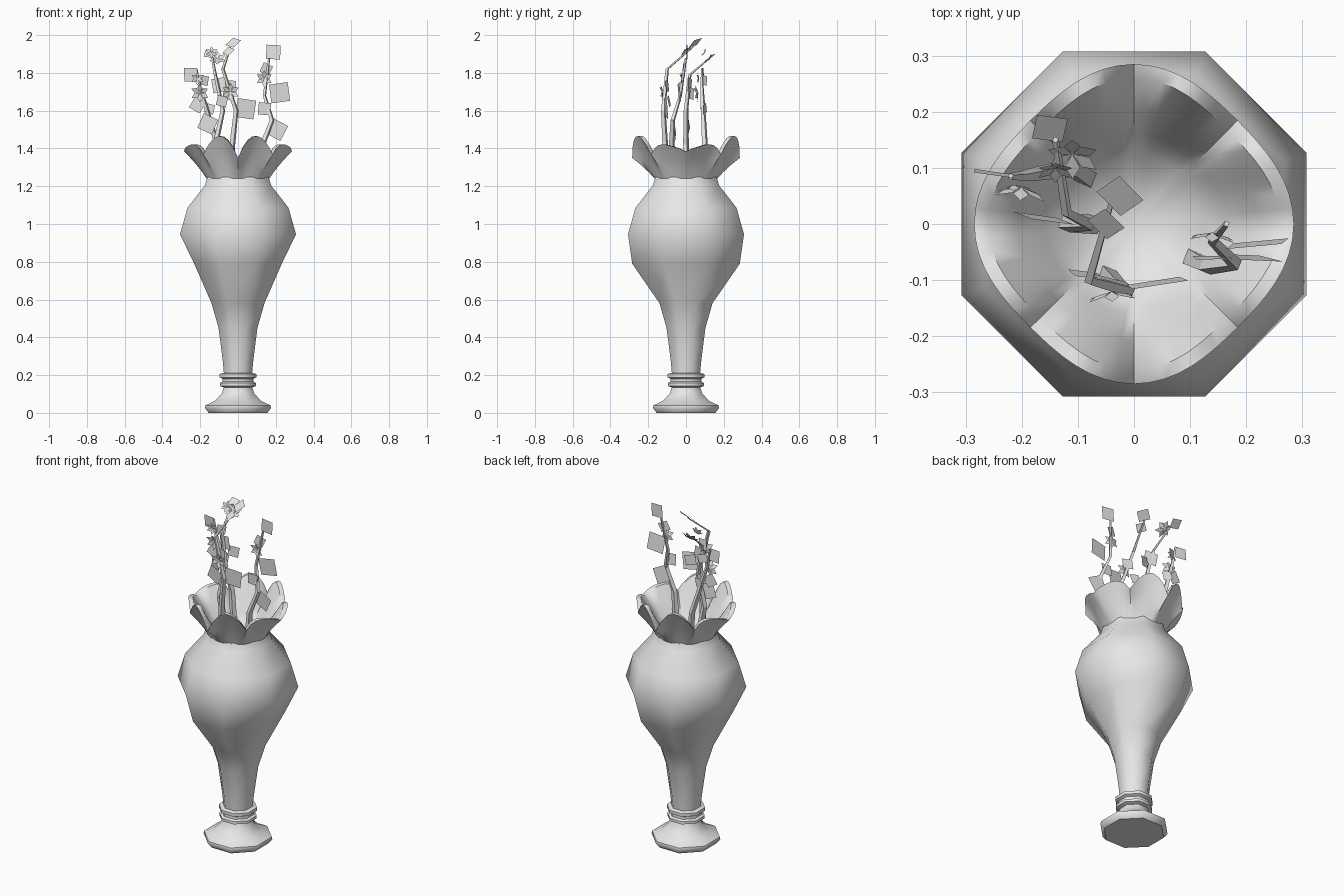
import bpy, bmesh
from math import sin, cos, pi, radians
from mathutils import Matrix, Vector

cube = bpy.data.objects.get("Cube")
if cube:
    bpy.data.objects.remove(cube)

grey = bpy.data.materials.new("plain_grey")
grey.use_nodes = True
grey.diffuse_color = (0.8, 0.8, 0.8, 1)
grey.node_tree.nodes["Principled BSDF"].inputs["Base Color"].default_value = (0.8, 0.8, 0.8, 1)


def finish(name, bm, smooth=None, recalc=True):
    if recalc:
        bmesh.ops.recalc_face_normals(bm, faces=bm.faces)
    mesh = bpy.data.meshes.new(name)
    bm.to_mesh(mesh)
    bm.free()
    mesh.materials.append(grey)
    obj = bpy.data.objects.new(name, mesh)
    bpy.context.collection.objects.link(obj)
    if smooth:
        bpy.ops.object.select_all(action='DESELECT')
        obj.select_set(True)
        bpy.context.view_layer.objects.active = obj
        bpy.ops.object.shade_smooth_by_angle(angle=radians(smooth))
    return obj


def loft(bm, rings):
    """Skin a list of closed point rings and return their vertices."""
    loops = [[bm.verts.new(p) for p in ring] for ring in rings]
    for a, b in zip(loops, loops[1:]):
        for i in range(len(a)):
            j = (i + 1) % len(a)
            bm.faces.new((a[i], a[j], b[j], b[i]))
    return loops


# Octagonal body: flat-to-flat half width in x, in y, and height
profile = [
    (.155, .155, 0), (.175, .175, .025), (.172, .172, .04), (.12, .12, .065),
    (.085, .085, .105), (.075, .075, .135), (.095, .095, .142), (.095, .095, .158),
    (.082, .082, .165), (.082, .082, .18), (.097, .097, .188), (.097, .097, .206),
    (.075, .075, .212), (.08, .08, .27), (.103, .103, .45), (.14, .14, .58),
    (.232, .285, .79), (.307, .307, .945), (.268, .268, 1.085), (.175, .175, 1.205),
    (.162, .162, 1.25),
]
bm = bmesh.new()
corner = 1 / cos(pi / 8)
angles = [(i + .5) * pi / 4 for i in range(8)]
loops = loft(bm, [[(rx * corner * cos(t), ry * corner * sin(t), z) for t in angles]
                  for rx, ry, z in profile])
bm.faces.new(loops[0][::-1])
finish("vase_body", bm, 50)

# Flared rim with eight petals, grouped into four lobes
SEGMENTS = 64


def rim_point(t, lift, inset):
    side = sin(t) ** 2
    top = 1.385 - .035 * side + (.025 + .1 * side) * abs(sin(4 * t)) ** .8
    edge = .273 + .012 * cos(4 * t)
    radius = .166 + (edge - .166) * lift - inset
    return (radius * cos(t), radius * sin(t), 1.24 + (top - 1.24) * lift)


bm = bmesh.new()
steps = [(0, 0), (.3, .006), (.65, .006), (1, 0), (1, .025), (.6, .03), (.2, .03), (-.1, .035)]
loops = loft(bm, [[rim_point(2 * pi * i / SEGMENTS, lift, inset) for i in range(SEGMENTS)]
                  for lift, inset in steps])
floor = bm.verts.new((0, 0, 1.16))
for i in range(SEGMENTS):
    bm.faces.new((loops[-1][i], loops[-1][(i + 1) % SEGMENTS], floor))
finish("petal_rim", bm, 50)


# Tapered four-sided stems
def stem(name, points):
    bm = bmesh.new()
    rings = []
    for k, p in enumerate(points):
        r = .02 - .014 * k / (len(points) - 1)
        rings.append([Vector(p) + Vector((r * cos(a), r * sin(a), 0))
                      for a in (.4, .4 + pi / 2, .4 + pi, .4 + 1.5 * pi)])
    loops = loft(bm, rings)
    bm.faces.new(loops[0][::-1])
    bm.faces.new(loops[-1])
    finish(name, bm)


stem("front_stem", [(-.05, -.09, 1.18), (-.03, -.11, 1.42), (-.01, -.12, 1.6),
                    (-.08, -.1, 1.82), (-.04, .04, 1.94)])
stem("middle_stem", [(-.07, 0, 1.18), (-.12, 0, 1.42), (-.08, 0, 1.6),
                     (-.12, .02, 1.79), (-.14, .15, 1.9)])
stem("left_stem", [(.1, -.06, 1.18), (.13, -.075, 1.42), (.18, -.07, 1.55),
                   (.14, -.03, 1.68), (.165, 0, 1.88)])
stem("right_stem", [(-.08, .08, 1.18), (-.11, .1, 1.42), (-.17, .09, 1.62),
                    (-.2, .085, 1.72), (-.22, .085, 1.82)])


def turn(yaw, pitch, tilt):
    return (Matrix.Rotation(radians(yaw), 4, 'Z') @ Matrix.Rotation(radians(pitch), 4, 'X')
            @ Matrix.Rotation(radians(tilt), 4, 'Y'))


# Flat square leaves: centre, size, yaw, pitch, tilt
leaves = [
    ((-.025, .05, 1.96), .062, -30, -50, 20),
    ((-.05, .0, 1.915), .05, -30, -45, 20),
    ((.04, -.105, 1.61), .1, 8, 5, 8),
    ((-.085, -.09, 1.65), .055, -10, 10, 15),
    ((-.04, -.1, 1.73), .06, -15, 5, 5),
    ((-.15, .17, 1.9), .055, 0, -50, 10),
    ((-.1, .02, 1.735), .075, -15, 0, -10),
    ((-.16, .01, 1.53), .085, -10, 5, 25),
    ((-.05, .03, 1.69), .06, 20, 0, 10),
    ((-.25, .09, 1.79), .07, -8, 5, 0),
    ((-.215, .08, 1.63), .065, 5, 0, 30),
    ((-.18, .1, 1.76), .05, 25, 0, 10),
    ((-.15, .1, 1.61), .05, -20, 0, 15),
    ((.205, -.06, 1.5), .09, -5, 5, 28),
    ((.14, -.06, 1.61), .065, 0, 5, 5),
    ((.22, -.035, 1.695), .1, 6, 5, -8),
    ((.187, .005, 1.91), .075, -5, 0, 3),
    ((.15, -.01, 1.82), .055, 15, 0, 25),
]
bm = bmesh.new()
for centre, size, yaw, pitch, tilt in leaves:
    m = Matrix.Translation(centre) @ turn(yaw, pitch, tilt)
    h = size / 2
    bm.faces.new([bm.verts.new(m @ Vector((x, 0, z)))
                  for x, z in ((-h, -h), (h, -h), (h, h), (-h, h))])
finish("leaves", bm, recalc=False)

# Six-petalled blossoms: centre, radius, yaw, pitch
blossoms = [
    ((-.11, .125, 1.87), .05, 0, -45),
    ((-.2, .065, 1.695), .05, -8, 10),
    ((-.215, .07, 1.77), .035, 5, 0),
    ((-.14, .1, 1.905), .035, 0, -30),
    ((-.04, -.12, 1.7), .048, 5, 5),
    ((.14, -.015, 1.77), .045, -5, 5),
]
bm = bmesh.new()
for centre, size, yaw, pitch in blossoms:
    m = Matrix.Translation(centre) @ turn(yaw, pitch, 0)
    for k in range(6):
        spin = m @ Matrix.Rotation(k * pi / 3, 4, 'Y')
        outline = ((0, 0, 0), (.28, -.15, .55), (0, -.3, 1), (-.28, -.15, .55))
        bm.faces.new([bm.verts.new(spin @ (Vector(p) * size)) for p in outline])
finish("blossoms", bm, recalc=False)
